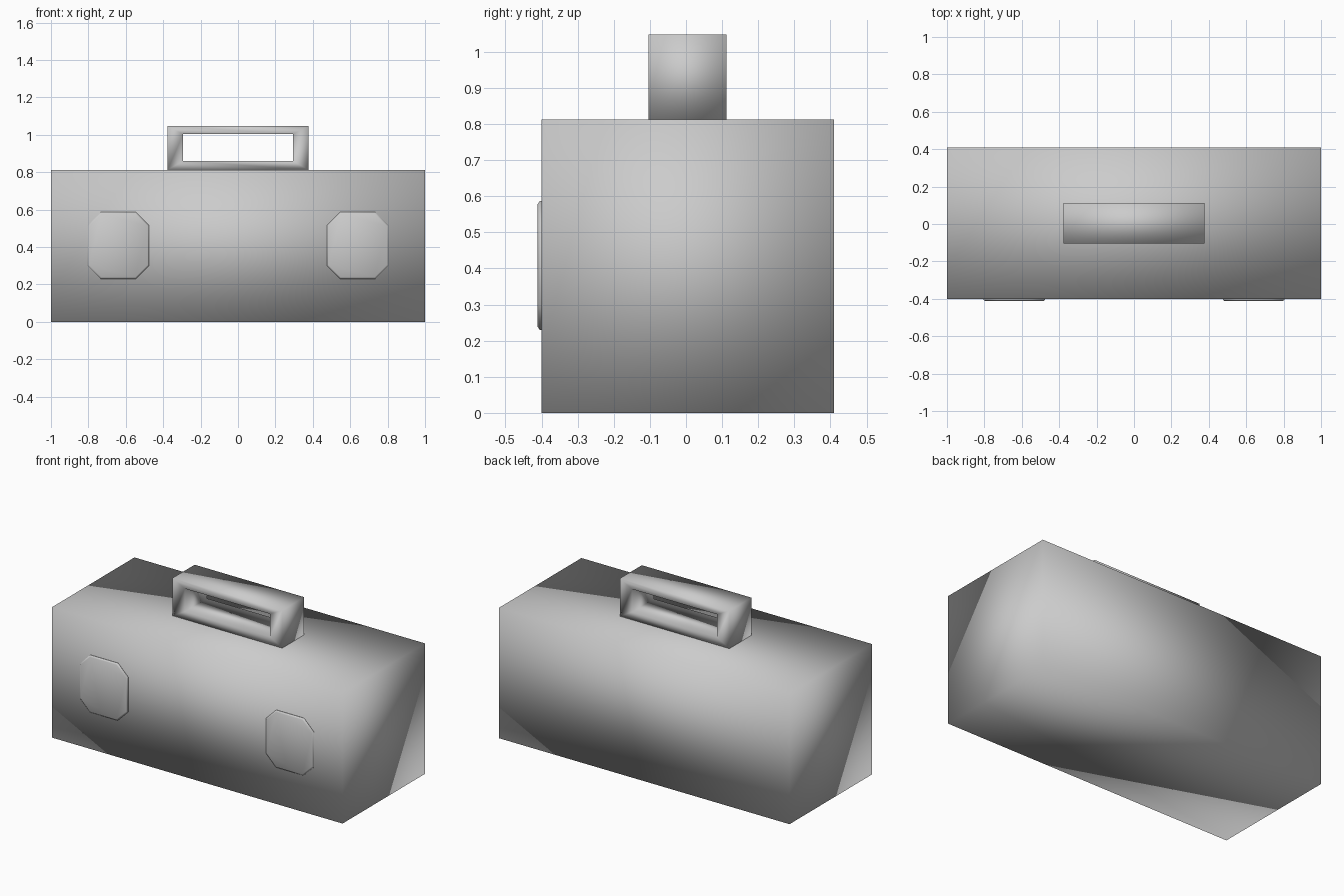
import bpy, bmesh

if "Cube" in bpy.data.objects:
    bpy.data.objects.remove(bpy.data.objects["Cube"])


def finish(name, bm):
    bmesh.ops.recalc_face_normals(bm, faces=bm.faces)
    mesh = bpy.data.meshes.new(name)
    bm.to_mesh(mesh)
    bm.free()
    mesh.shade_smooth()
    obj = bpy.data.objects.new(name, mesh)
    bpy.context.collection.objects.link(obj)
    return obj


def bridge(bm, a, b):
    for i in range(len(a)):
        j = (i + 1) % len(a)
        bm.faces.new((a[i], a[j], b[j], b[i]))


def rect(bm, x, z0, z1, y):
    return [bm.verts.new((px, y, pz)) for px, pz in
            ((-x, z0), (x, z0), (x, z1), (-x, z1))]


# Case body: a plain box with softly shaded corners
bm = bmesh.new()
front = rect(bm, 1.0, 0.0, 0.812, -0.40)
back = rect(bm, 1.0, 0.0, 0.812, 0.41)
bridge(bm, front, back)
bm.faces.new(front)
bm.faces.new(back)
finish("case_body", bm)

# Handle: rectangular frame with a through opening
bm = bmesh.new()
loops = [rect(bm, 0.377, 0.812, 1.047, -0.104),
         rect(bm, 0.377, 0.812, 1.047, 0.112),
         rect(bm, 0.293, 0.86, 1.003, 0.112),
         rect(bm, 0.293, 0.86, 1.003, -0.104)]
for k in range(4):
    bridge(bm, loops[k], loops[(k + 1) % 4])
finish("handle", bm)


# Latches: thin octagonal plates with a bevelled rim
def latch(name, cx):
    bm = bmesh.new()
    cz = 0.408

    def octagon(hx, hz, c, y):
        pts = [(-hx + c, -hz), (hx - c, -hz), (hx, -hz + c), (hx, hz - c),
               (hx - c, hz), (-hx + c, hz), (-hx, hz - c), (-hx, -hz + c)]
        return [bm.verts.new((cx + x, y, cz + z)) for x, z in pts]

    base = octagon(0.165, 0.178, 0.07, -0.398)
    rim = octagon(0.165, 0.178, 0.07, -0.405)
    face = octagon(0.157, 0.169, 0.066, -0.411)
    bridge(bm, base, rim)
    bridge(bm, rim, face)
    bm.faces.new(face)
    bm.faces.new(base)
    finish(name, bm)


for side, sx in (("left", -1), ("right", 1)):
    latch(side + "_latch", sx * 0.64)
